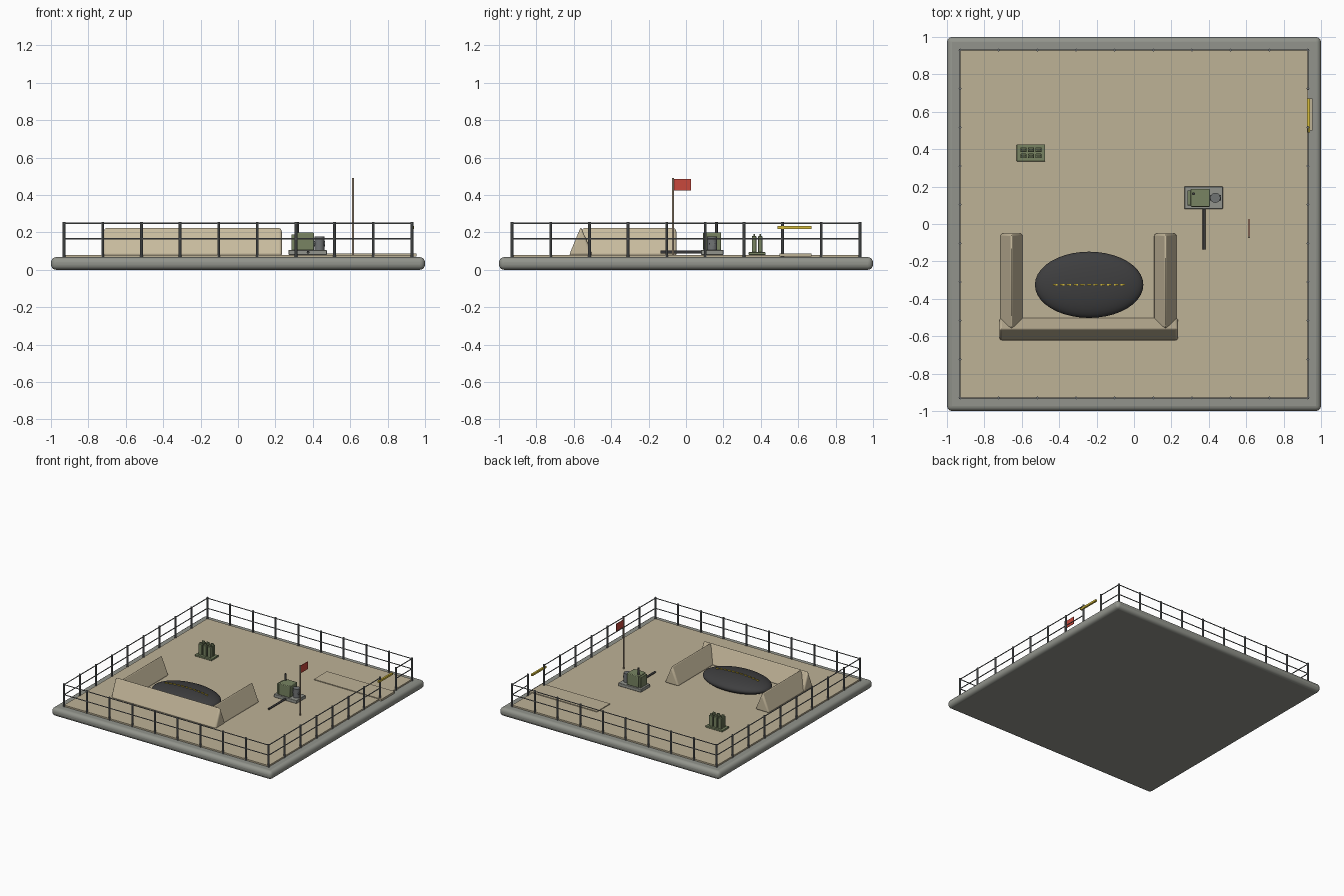
import bpy, bmesh, math
from mathutils import Vector

cube = bpy.data.objects.get("Cube")
if cube:
    bpy.data.objects.remove(cube, do_unlink=True)


def material(name, rgb):
    lin = [(c / 255 / 12.92) if c < 11 else ((c / 255 + 0.055) / 1.055) ** 2.4 for c in rgb]
    m = bpy.data.materials.new(name)
    m.use_nodes = True
    m.diffuse_color = (*lin, 1)
    m.node_tree.nodes["Principled BSDF"].inputs["Base Color"].default_value = (*lin, 1)
    return m


concrete = material("concrete grey", (146, 148, 140))
sand = material("sand", (190, 178, 150))
earth = material("pale earth", (200, 187, 158))
steel = material("steel grey", (112, 115, 116))
rubber = material("black rubber", (62, 62, 63))
olive = material("olive green", (120, 132, 98))
yellow = material("yellow", (214, 188, 60))
red = material("red", (200, 72, 60))
wood = material("weathered wood", (160, 143, 122))


def finish(name, bm, mat, bevel=0, segments=2, smooth=False):
    bmesh.ops.recalc_face_normals(bm, faces=bm.faces)
    mesh = bpy.data.meshes.new(name)
    bm.to_mesh(mesh)
    bm.free()
    mesh.materials.append(mat)
    ob = bpy.data.objects.new(name, mesh)
    bpy.context.collection.objects.link(ob)
    if bevel:
        mod = ob.modifiers.new("Bevel", "BEVEL")
        mod.width, mod.segments = bevel, segments
    if smooth or bevel:
        bpy.ops.object.select_all(action="DESELECT")
        ob.select_set(True)
        bpy.context.view_layer.objects.active = ob
        bpy.ops.object.shade_smooth_by_angle(angle=math.radians(40))
    return ob


def add_box(bm, lo, hi):
    verts = bmesh.ops.create_cube(bm, size=1)["verts"]
    for v in verts:
        v.co = Vector([lo[i] + (v.co[i] + 0.5) * (hi[i] - lo[i]) for i in range(3)])


def add_rod(bm, a, b, radius, sides=8):
    a, b = Vector(a), Vector(b)
    verts = bmesh.ops.create_cone(bm, cap_ends=True, segments=sides, radius1=radius,
                                  radius2=radius, depth=(b - a).length)["verts"]
    bmesh.ops.rotate(bm, verts=verts, matrix=(b - a).to_track_quat("Z", "Y").to_matrix())
    bmesh.ops.translate(bm, verts=verts, vec=(a + b) / 2)


def box(name, lo, hi, mat, bevel=0, segments=2):
    bm = bmesh.new()
    add_box(bm, lo, hi)
    return finish(name, bm, mat, bevel, segments)


def rod(name, a, b, radius, mat, sides=12):
    bm = bmesh.new()
    add_rod(bm, a, b, radius, sides)
    return finish(name, bm, mat, smooth=True)


# Ground slab, sand pad and entry track
GROUND = 0.08
box("slab", (-1, -1, 0), (1, 1, 0.068), concrete, 0.028, 4)
box("sand_pad", (-0.93, -0.93, 0.06), (0.93, 0.93, GROUND), sand)
box("entry_track", (0.34, 0.5, 0.07), (0.955, 0.67, GROUND + 0.006), sand)

# Perimeter fence with one opening on the left side
EDGE, BAYS = 0.93, 9
stations = [-EDGE + 2 * EDGE * i / BAYS for i in range(BAYS + 1)]
posts, rails = bmesh.new(), bmesh.new()
for side in (-1, 1):
    for axis in (0, 1):
        def point(t, z):
            return (t, side * EDGE, z) if axis == 0 else (side * EDGE, t, z)
        for t in stations[axis:len(stations) - axis]:
            add_rod(posts, point(t, 0.065), point(t, 0.256), 0.0075)
        gated = axis == 1 and side == 1
        spans = [(0, 7), (8, 9)] if gated else [(0, 9)]
        for first, last in spans:
            for z in (0.165, 0.248):
                add_rod(rails, point(stations[first], z), point(stations[last], z), 0.004, 6)
finish("fence_posts", posts, steel, smooth=True)
finish("fence_rails", rails, steel, smooth=True)
box("gate_bar", (0.925, 0.49, 0.219), (0.94, 0.67, 0.234), yellow)


# Earth berms: triangular prisms around three sides
def berm(name, start, end, half_width):
    start, end = Vector(start), Vector(end)
    across = Vector((-(end - start).y, (end - start).x, 0)).normalized() * half_width
    bm = bmesh.new()
    rings = []
    for p in (start, end):
        rings.append([bm.verts.new(q) for q in
                      (p - across, p + across, p + Vector((0, 0, 0.155)))])
    bm.faces.new(rings[0])
    bm.faces.new(rings[1])
    for i in range(3):
        j = (i + 1) % 3
        bm.faces.new((rings[0][i], rings[0][j], rings[1][j], rings[1][i]))
    return finish(name, bm, earth, 0.014, 3)


BASE = GROUND - 0.004
berm("front_berm", (-0.72, -0.562, BASE), (0.236, -0.562, BASE), 0.064)
for label, x in (("right", -0.655), ("left", 0.168)):
    berm(label + "_berm", (x, -0.56, BASE), (x, -0.05, BASE), 0.064)

# Flexible fuel bladder with a dashed crest marking
center, radii = Vector((-0.24, -0.325, 0.118)), Vector((0.29, 0.177, 0.058))
bm = bmesh.new()
bmesh.ops.create_uvsphere(bm, u_segments=40, v_segments=20, radius=1)
for v in bm.verts:
    v.co = Vector([center[i] + v.co[i] * radii[i] for i in range(3)])
finish("fuel_bladder", bm, rubber, smooth=True)
bm = bmesh.new()
for i in range(-5, 6):
    x = i * 0.036
    z = center.z + radii.z * math.sqrt(1 - (x / radii.x) ** 2)
    add_box(bm, (center.x + x - 0.012, center.y - 0.003, z - 0.008),
            (center.x + x + 0.012, center.y + 0.003, z + 0.008))
finish("crest_marking", bm, yellow)

# Pump unit: skid, engine, radiator, pump drum, exhaust and hose
box("pump_skid", (0.27, 0.08, GROUND), (0.475, 0.2, 0.106), concrete, 0.003)
box("engine_housing", (0.303, 0.092, 0.104), (0.406, 0.188, 0.2), olive, 0.005)
box("radiator", (0.285, 0.1, 0.104), (0.304, 0.18, 0.19), olive, 0.002)
rod("pump_drum", (0.435, 0.14, 0.104), (0.435, 0.14, 0.178), 0.027, steel, 20)
rod("pump_inlet", (0.4, 0.14, 0.14), (0.465, 0.14, 0.14), 0.014, steel)
rod("exhaust", (0.318, 0.162, 0.19), (0.318, 0.162, 0.255), 0.008, rubber)
rod("hose", (0.375, -0.135, 0.094), (0.375, 0.085, 0.094), 0.008, rubber)

# Fuel can rack: tray and two rows of three cans with handles and caps
box("can_tray", (-0.627, 0.335, GROUND), (-0.475, 0.425, 0.094), olive, 0.002)
cans, handles = bmesh.new(), bmesh.new()
for x in (-0.591, -0.551, -0.511):
    for y in (0.364, 0.397):
        add_box(cans, (x - 0.016, y - 0.012, 0.09), (x + 0.016, y + 0.012, 0.18))
        add_box(handles, (x - 0.011, y - 0.004, 0.178), (x + 0.011, y + 0.004, 0.192))
finish("fuel_cans", cans, olive, 0.003)
finish("can_handles", handles, olive)

# Marker flag
rod("flag_pole", (0.615, -0.07, 0.07), (0.615, -0.07, 0.49), 0.006, wood)
box("flag", (0.613, -0.067, 0.425), (0.617, 0.027, 0.486), red)
